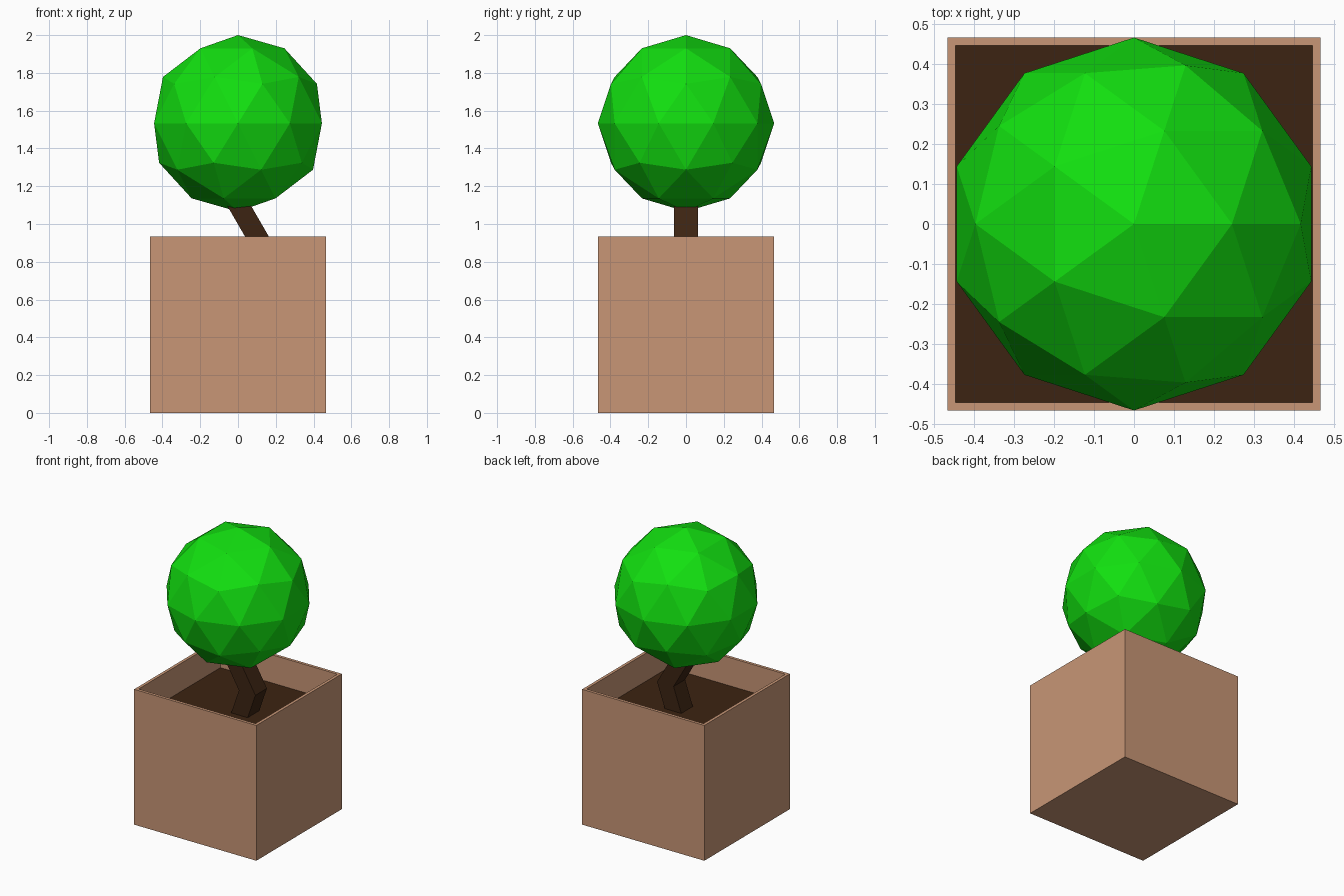
import bpy
import bmesh

if "Cube" in bpy.data.objects:
    bpy.data.objects.remove(bpy.data.objects["Cube"])


def material(name, color):
    mat = bpy.data.materials.new(name)
    mat.diffuse_color = (*color, 1)
    mat.use_nodes = True
    mat.node_tree.nodes["Principled BSDF"].inputs["Base Color"].default_value = mat.diffuse_color
    return mat


def add_object(name, bm, mat):
    bmesh.ops.recalc_face_normals(bm, faces=bm.faces)
    mesh = bpy.data.meshes.new(name)
    bm.to_mesh(mesh)
    bm.free()
    mesh.materials.append(mat)
    obj = bpy.data.objects.new(name, mesh)
    bpy.context.collection.objects.link(obj)
    return obj


clay = material("clay", (0.58, 0.305, 0.18))
earth = material("earth", (0.045, 0.017, 0.006))
leaves = material("leaves", (0.006, 0.74, 0.005))

HALF = 0.467      # half width of the pot, also the crown radius
WALL = 0.029
SOIL_Z = 0.74

# Pot: cube with an inset rim and a recessed top that holds the soil
bm = bmesh.new()
bmesh.ops.create_cube(bm, size=2 * HALF)
bmesh.ops.translate(bm, verts=bm.verts, vec=(0, 0, HALF))
top = max(bm.faces, key=lambda f: f.calc_center_median().z)
bmesh.ops.inset_region(bm, faces=[top], thickness=WALL)
well = bmesh.ops.extrude_face_region(bm, geom=[top])["geom"]
floor = [g for g in well if isinstance(g, bmesh.types.BMFace)][0]
for v in floor.verts:
    v.co.z = SOIL_Z
if top.is_valid:
    bmesh.ops.delete(bm, geom=[top], context="FACES_ONLY")
floor.material_index = 1
pot = add_object("pot_with_soil", bm, clay)
pot.data.materials.append(earth)

# Trunk: square section swept along a bent centre line (x, z)
T = 0.063
bm = bmesh.new()
rings = []
for x, z in [(0.055, SOIL_Z), (0.114, 0.91), (-0.025, 1.15)]:
    rings.append([bm.verts.new((x + sx * T, sy * T, z))
                  for sx, sy in [(-1, -1), (1, -1), (1, 1), (-1, 1)]])
for a, b in zip(rings, rings[1:]):
    for i in range(4):
        j = (i + 1) % 4
        bm.faces.new((a[i], a[j], b[j], b[i]))
bm.faces.new(rings[0])
bm.faces.new(rings[-1])
add_object("trunk", bm, earth)

# Crown: flat-faced icosphere
bm = bmesh.new()
bmesh.ops.create_icosphere(bm, subdivisions=2, radius=HALF)
bmesh.ops.translate(bm, verts=bm.verts, vec=(0, 0, 2 - HALF))
add_object("leaf_crown", bm, leaves)
